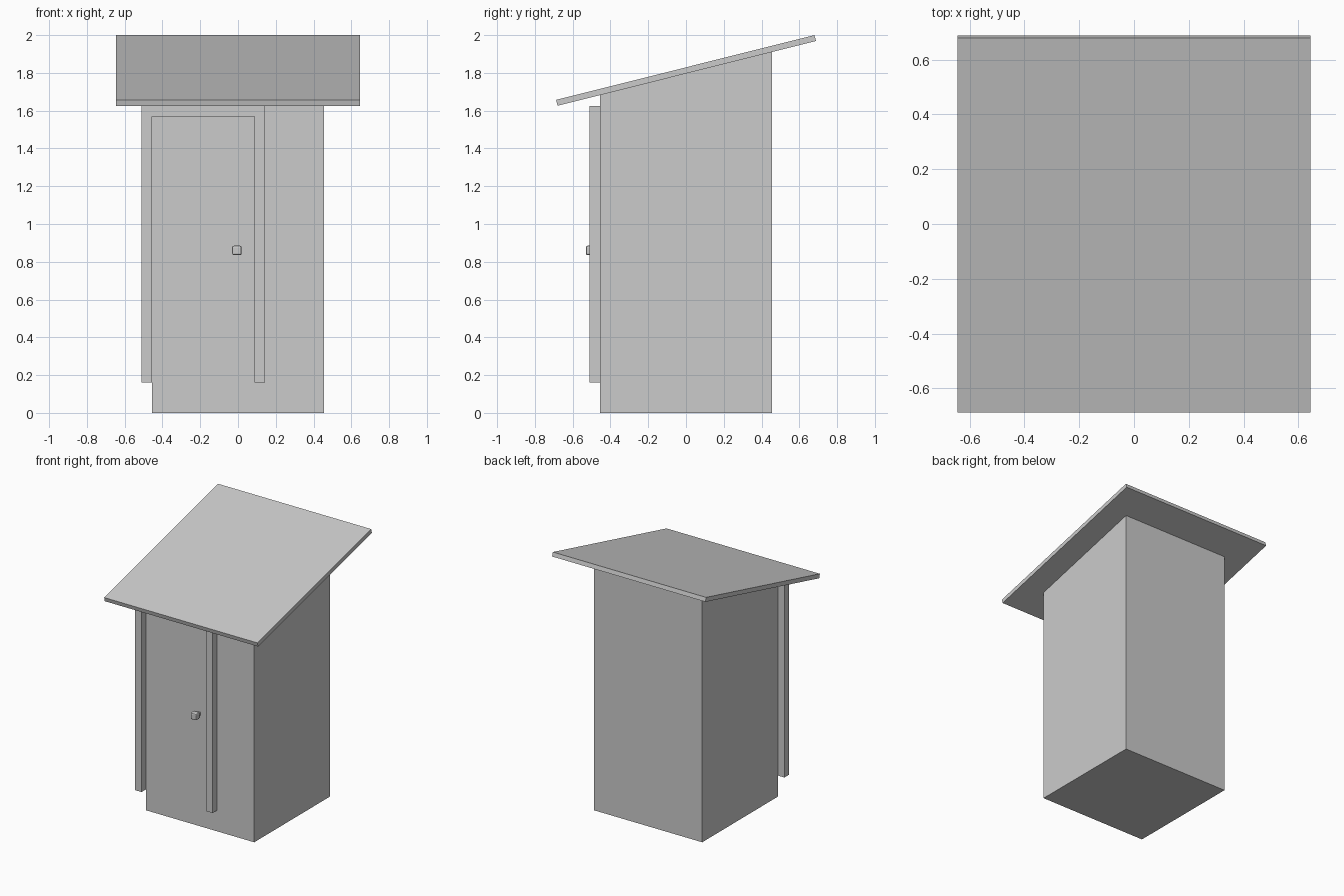
import bpy, bmesh
from mathutils import Vector

if "Cube" in bpy.data.objects:
    bpy.data.objects.remove(bpy.data.objects["Cube"])


def prism(name, profile, offset):
    """Extrude a closed 3D outline along an offset vector."""
    bm = bmesh.new()
    face = bm.faces.new([bm.verts.new(p) for p in profile])
    ext = bmesh.ops.extrude_face_region(bm, geom=[face], use_keep_orig=True)
    verts = [g for g in ext["geom"] if isinstance(g, bmesh.types.BMVert)]
    bmesh.ops.translate(bm, verts=verts, vec=Vector(offset))
    bmesh.ops.recalc_face_normals(bm, faces=bm.faces)
    mesh = bpy.data.meshes.new(name)
    bm.to_mesh(mesh)
    bm.free()
    obj = bpy.data.objects.new(name, mesh)
    bpy.context.collection.objects.link(obj)
    return obj


def side_prism(name, yz, half_width):
    """Side profile in the YZ plane, extruded symmetrically across x."""
    return prism(name, [(-half_width, y, z) for y, z in yz], (2 * half_width, 0, 0))


def front_prism(name, xz, y0, y1):
    """Front profile in the XZ plane, extruded from y0 to y1."""
    return prism(name, [(x, y0, z) for x, z in xz], (0, y1 - y0, 0))


def rect(x0, x1, z0, z1):
    return [(x0, z0), (x1, z0), (x1, z1), (x0, z1)]


# Cabin with a sloping top
W = 0.455
side_prism("cabin_walls", [(-W, 0), (W, 0), (W, 1.911), (-W, 1.683)], W)

# Tilted roof slab
side_prism("roof", [(-0.68, 1.626), (0.688, 1.969), (0.68, 2.0), (-0.688, 1.657)], 0.645)

# Door frame: two jambs joined by a header
front_prism("door_frame", [(-0.51, 0.16), (-0.455, 0.16), (-0.455, 1.57), (0.087, 1.57),
                           (0.087, 0.16), (0.143, 0.16), (0.143, 1.625), (-0.51, 1.625)],
            -0.51, -W)

# Thin door panel with a small gap to the frame
front_prism("door", rect(-0.449, 0.081, 0.16, 1.564), -0.461, -W)

# Knob on a short stem
front_prism("knob_stem", rect(-0.018, 0.006, 0.848, 0.872), -0.49, -0.458)
knob = front_prism("door_knob", rect(-0.031, 0.019, 0.835, 0.885), -0.53, -0.485)
bevel = knob.modifiers.new("rounded_edges", "BEVEL")
bevel.width = 0.009
bevel.segments = 2
